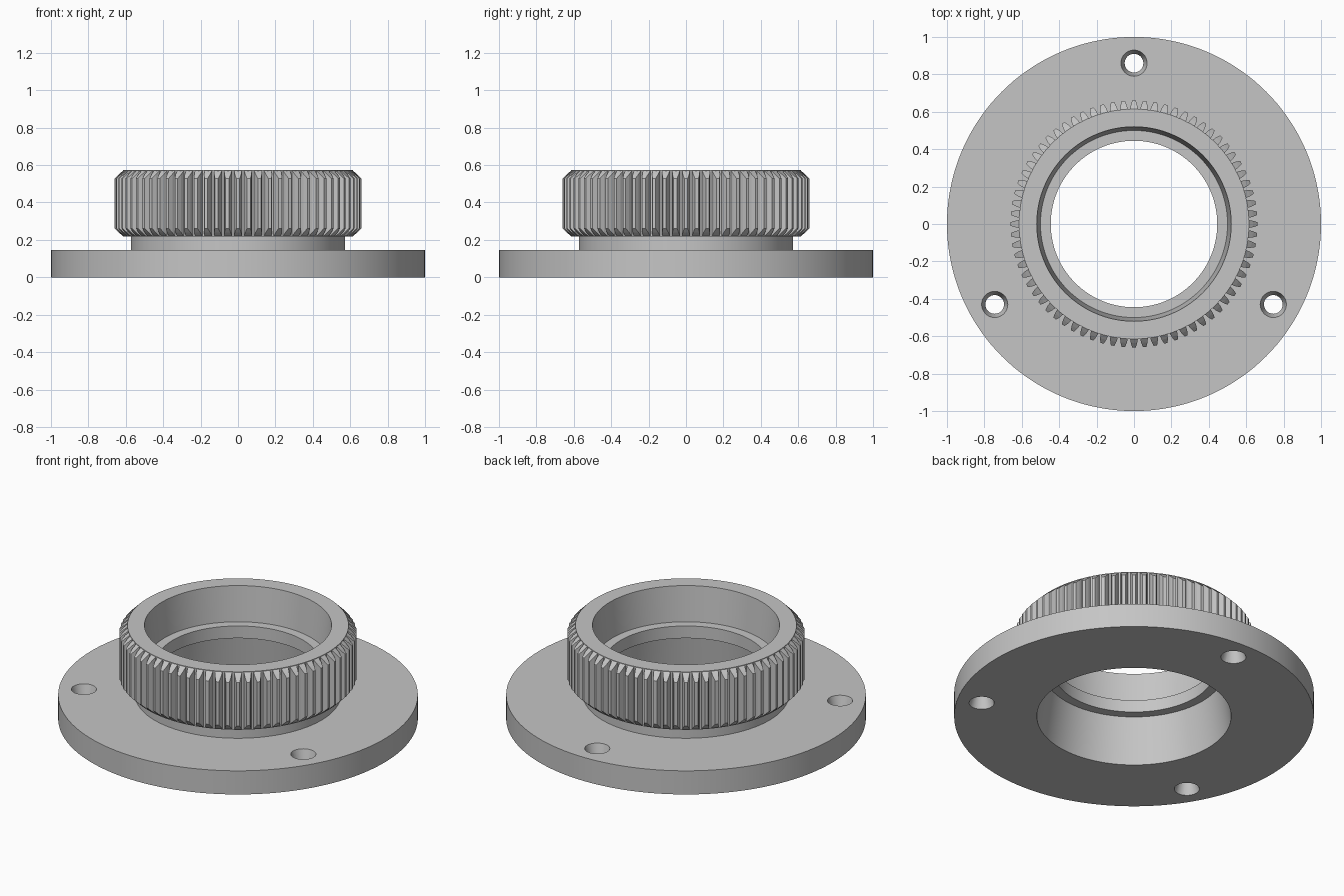
import bpy, bmesh, math
from mathutils import Matrix, Vector

if "Cube" in bpy.data.objects:
    bpy.data.objects.remove(bpy.data.objects["Cube"])

TEETH = 72
SEGMENTS = 144
FLANGE_TOP, GEAR_BOTTOM, GEAR_TOP = 0.145, 0.217, 0.573
ROOT, TIP = 0.615, 0.66

metal = bpy.data.materials.new("grey_metal")
metal.use_nodes = True
grey = (0.56, 0.56, 0.56, 1)
metal.diffuse_color = grey
metal.node_tree.nodes["Principled BSDF"].inputs["Base Color"].default_value = grey


def add_object(name, bm):
    bmesh.ops.recalc_face_normals(bm, faces=bm.faces)
    mesh = bpy.data.meshes.new(name)
    bm.to_mesh(mesh)
    bm.free()
    mesh.materials.append(metal)
    obj = bpy.data.objects.new(name, mesh)
    bpy.context.collection.objects.link(obj)
    return obj


def revolve(bm, profile, steps, center=(0, 0), closed=True):
    """Spin an (r, z) profile about a vertical axis."""
    cx, cy = center
    verts = [bm.verts.new((cx + r, cy, z)) for r, z in profile]
    pairs = list(zip(verts, verts[1:] + verts[:1]))
    if not closed:
        pairs.pop()
    edges = [bm.edges.new(p) for p in pairs]
    bmesh.ops.spin(bm, geom=verts + edges, cent=(cx, cy, 0), axis=(0, 0, 1),
                   angle=math.tau, steps=steps, use_merge=False)
    bmesh.ops.remove_doubles(bm, verts=bm.verts, dist=1e-5)


def select_only(obj):
    bpy.ops.object.select_all(action='DESELECT')
    obj.select_set(True)
    bpy.context.view_layer.objects.active = obj


# Flange, neck and gear drum with a tapered bore and an inner lip
bm = bmesh.new()
revolve(bm, [(0.54, 0), (1, 0), (1, FLANGE_TOP), (0.572, FLANGE_TOP),
             (0.572, GEAR_BOTTOM), (ROOT, GEAR_BOTTOM), (ROOT, GEAR_TOP),
             (0.52, GEAR_TOP), (0.50, 0.36), (0.445, 0.36),
             (0.445, 0.285), (0.50, 0.285)], SEGMENTS)
body = add_object("flanged_hub", bm)

# Three bolt holes, narrowest at mid height
bm = bmesh.new()
mid = FLANGE_TOP / 2
for i in range(3):
    a = math.radians(90 + 120 * i)
    revolve(bm, [(0, -0.02), (0.0755, -0.02), (0.05, mid),
                 (0.0755, FLANGE_TOP + 0.02), (0, FLANGE_TOP + 0.02)],
            32, (0.86 * math.cos(a), 0.86 * math.sin(a)), closed=False)
cutter = add_object("bolt_hole_cutter", bm)
cutter.hide_render = True

cut = body.modifiers.new("bolt_holes", 'BOOLEAN')
cut.operation = 'DIFFERENCE'
cut.solver = 'EXACT'
cut.object = cutter
select_only(body)
bpy.ops.object.modifier_apply(modifier=cut.name)
bpy.data.objects.remove(cutter)
select_only(body)
bpy.ops.object.shade_smooth_by_angle(angle=math.radians(20))

# Gear teeth with curved flanks and chamfered ends
bm = bmesh.new()
flank = [(0.611, 0.021), (0.637, 0.017), (TIP, 0.009)]  # radius, half width
outline = [(r, -w) for r, w in flank] + [(r, w) for r, w in reversed(flank)]
for i in range(TEETH):
    turn = Matrix.Rotation(math.tau * i / TEETH, 3, 'Z')
    low, high = [], []
    for r, w in outline:
        chamfer = max(0, r - ROOT)
        low.append(bm.verts.new(turn @ Vector((r, w, GEAR_BOTTOM + chamfer))))
        high.append(bm.verts.new(turn @ Vector((r, w, GEAR_TOP - chamfer))))
    n = len(outline)
    for k in range(n):
        j = (k + 1) % n
        bm.faces.new((low[k], low[j], high[j], high[k]))
    for ring in (low, high):
        for k in range(2):
            bm.faces.new((ring[k], ring[k + 1], ring[n - 2 - k], ring[n - 1 - k]))
add_object("gear_teeth", bm)
